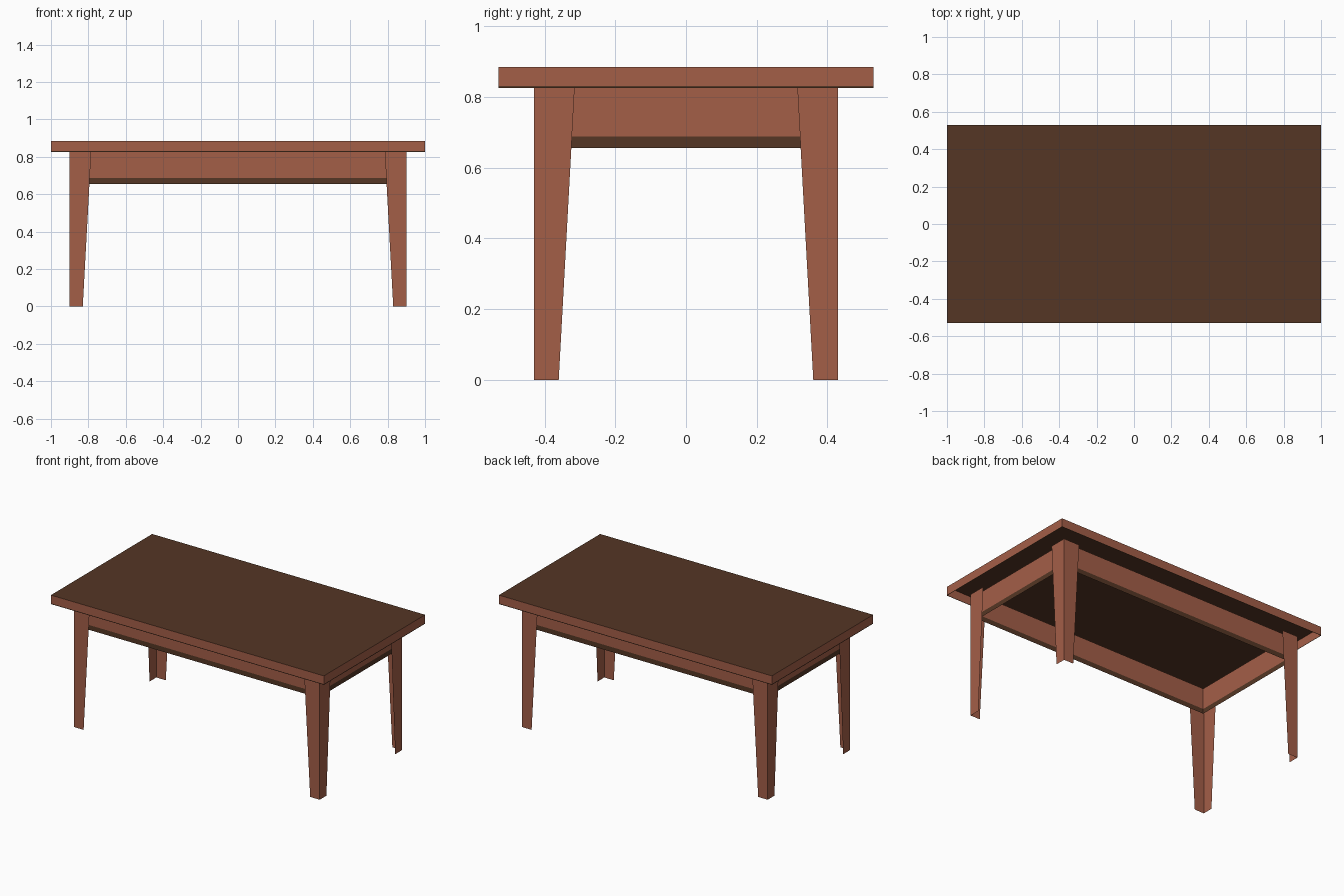
import bpy
import bmesh

if "Cube" in bpy.data.objects:
    bpy.data.objects.remove(bpy.data.objects["Cube"])


def make_material(name, colour):
    mat = bpy.data.materials.new(name)
    mat.diffuse_color = (*colour, 1.0)
    mat.use_nodes = True
    mat.node_tree.nodes["Principled BSDF"].inputs["Base Color"].default_value = mat.diffuse_color
    return mat


red_wood = make_material("reddish brown wood", (0.37, 0.113, 0.064))
dark_wood = make_material("dark brown wood", (0.09, 0.037, 0.018))


def finish(name, bm):
    mesh = bpy.data.meshes.new(name)
    bm.to_mesh(mesh)
    bm.free()
    mesh.materials.append(red_wood)
    mesh.materials.append(dark_wood)
    obj = bpy.data.objects.new(name, mesh)
    bpy.context.collection.objects.link(obj)
    return obj


def rectangular_band(name, hx, hy, levels, dark_below, cap=False):
    """Open rectangular wall of thin sheets, dark under a given height."""
    bm = bmesh.new()
    corners = [(-hx, -hy), (hx, -hy), (hx, hy), (-hx, hy)]
    loops = [[bm.verts.new((x, y, z)) for x, y in corners] for z in levels]
    for low, high, z in zip(loops, loops[1:], levels):
        for i in range(4):
            j = (i + 1) % 4
            face = bm.faces.new((low[i], low[j], high[j], high[i]))
            face.material_index = 1 if z < dark_below else 0
    if cap:
        bm.faces.new(loops[-1]).material_index = 1
    return finish(name, bm)


# Table top: dark surface with a red rim, open underneath
rectangular_band("table_top", 1.0, 0.53, (0.826, 0.831, 0.885), 0.83, cap=True)

# Apron: set slightly behind the leg faces, dark along its lower edge
rectangular_band("apron", 0.87, 0.40, (0.656, 0.688, 0.827), 0.68)


# Legs: two tapered sheets meeting at the outer corner
def leg(name, sx, sy):
    top, foot, height = 0.115, 0.07, 0.827
    cx, cy = 0.9, 0.43
    bm = bmesh.new()

    def vert(x, y, z):
        return bm.verts.new((sx * x, sy * y, z))

    c0, c1 = vert(cx, cy, 0), vert(cx, cy, height)
    a0, a1 = vert(cx - foot, cy, 0), vert(cx - top, cy, height)
    b0, b1 = vert(cx, cy - foot, 0), vert(cx, cy - top, height)
    bm.faces.new((c0, a0, a1, c1))
    bm.faces.new((b0, c0, c1, b1))
    if sx * sy < 0:
        bmesh.ops.reverse_faces(bm, faces=bm.faces[:])
    return finish(name, bm)


for sy, depth in ((-1, "front"), (1, "back")):
    for sx, side in ((-1, "left"), (1, "right")):
        leg(f"{depth}_{side}_leg", sx, sy)
